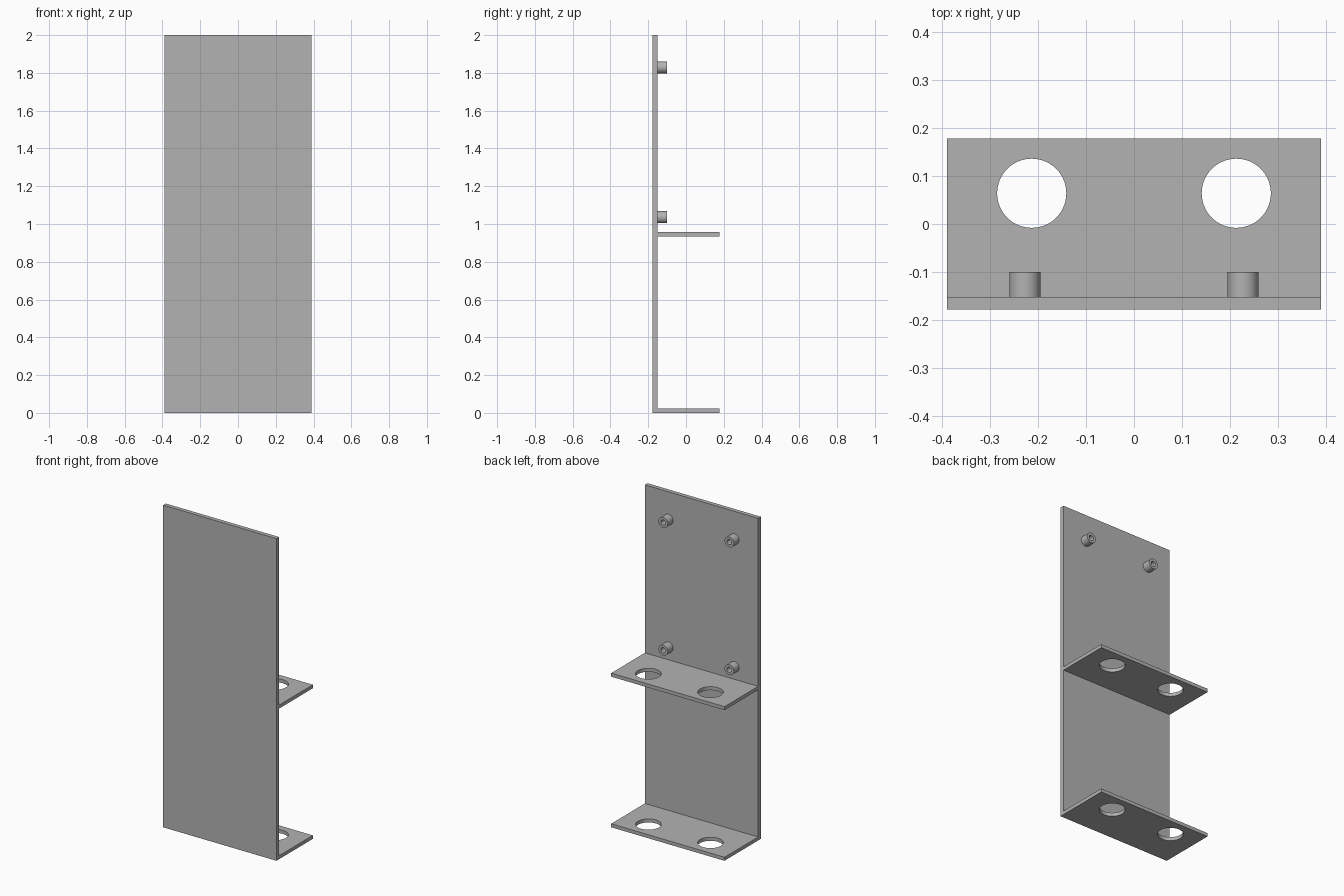
import bpy
import bmesh
from math import pi
from mathutils import Matrix, Vector

if "Cube" in bpy.data.objects:
    bpy.data.objects.remove(bpy.data.objects["Cube"])

# Overall dimensions
WIDTH, DEPTH, HEIGHT = 0.778, 0.356, 2.0
WALL, SHELF = 0.026, 0.022
FRONT, BACK = -DEPTH / 2, DEPTH / 2
INNER = FRONT + WALL

grey = bpy.data.materials.new("plain_grey")
grey.use_nodes = True
colour = (0.45, 0.45, 0.45, 1)
grey.diffuse_color = colour
grey.node_tree.nodes["Principled BSDF"].inputs["Base Color"].default_value = colour


def box(name, y0, y1, z0, z1):
    """Full-width plate between the given limits."""
    bpy.ops.mesh.primitive_cube_add(size=1, location=(0, (y0 + y1) / 2, (z0 + z1) / 2))
    obj = bpy.context.object
    obj.name = name
    obj.scale = (WIDTH, y1 - y0, z1 - z0)
    bpy.ops.object.transform_apply(location=False, rotation=False, scale=True)
    obj.data.materials.append(grey)
    return obj


def drill(obj, x, y, radius):
    """Cut a vertical round hole through a shelf."""
    bpy.ops.mesh.primitive_cylinder_add(vertices=64, radius=radius, depth=0.2,
                                        location=(x, y, obj.location.z))
    cutter = bpy.context.object
    cutter.hide_render = True
    cut = obj.modifiers.new("hole", "BOOLEAN")
    cut.operation = "DIFFERENCE"
    cut.solver = "EXACT"
    cut.object = cutter
    bpy.context.view_layer.objects.active = obj
    bpy.ops.object.modifier_apply(modifier=cut.name)
    bpy.data.objects.remove(cutter)


def smooth(obj):
    bpy.ops.object.select_all(action="DESELECT")
    obj.select_set(True)
    bpy.context.view_layer.objects.active = obj
    bpy.ops.object.shade_smooth_by_angle(angle=pi / 6)


def standoff(name, x, z, radius=0.032, bore=0.016, length=0.053):
    """Hollow round post, a turned profile pointing to the back."""
    bm = bmesh.new()
    profile = [(radius, 0), (radius, length), (bore, length), (bore, 0)]
    verts = [bm.verts.new((r, y, 0)) for r, y in profile]
    edges = [bm.edges.new(pair) for pair in zip(verts, verts[1:])]
    bmesh.ops.spin(bm, geom=verts + edges, axis=(0, 1, 0), cent=(0, 0, 0),
                   angle=2 * pi, steps=40)
    bmesh.ops.remove_doubles(bm, verts=bm.verts, dist=0.0001)
    bmesh.ops.recalc_face_normals(bm, faces=bm.faces)
    # Keep the outer wall facing away from the axis
    outer = max(bm.faces, key=lambda f: Vector((f.calc_center_median().x, 0, f.calc_center_median().z)).length)
    if outer.normal.dot(Vector((outer.calc_center_median().x, 0, outer.calc_center_median().z))) < 0:
        bmesh.ops.reverse_faces(bm, faces=bm.faces)
    mesh = bpy.data.meshes.new(name)
    bm.to_mesh(mesh)
    bm.free()
    mesh.materials.append(grey)
    obj = bpy.data.objects.new(name, mesh)
    obj.matrix_world = Matrix.Translation((x, INNER - 0.001, z))
    bpy.context.collection.objects.link(obj)
    smooth(obj)


# Upright front plate
box("front_plate", FRONT, INNER, 0, HEIGHT)

# Two shelves, each with a pair of round holes
for name, bottom in (("lower_shelf", 0), ("middle_shelf", 0.935)):
    shelf = box(name, INNER, BACK, bottom, bottom + SHELF)
    for side in (-1, 1):
        drill(shelf, side * 0.213, 0.064, 0.072)
    smooth(shelf)

# Four mounting standoffs on the back of the plate
for level, z in (("lower", 1.036), ("upper", 1.829)):
    for side, sign in (("right", -1), ("left", 1)):
        standoff(f"{level}_{side}_standoff", sign * 0.227, z)
